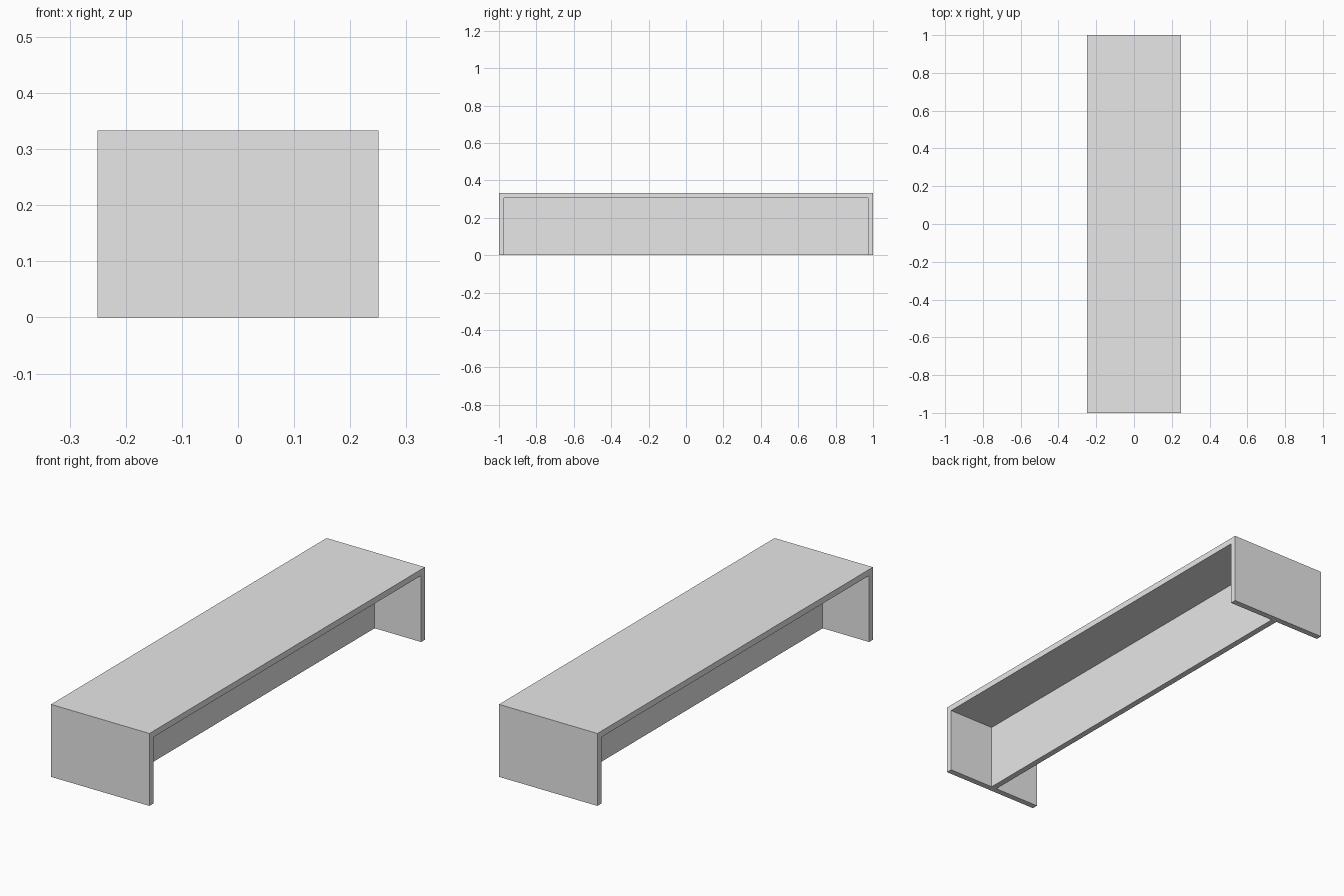
import bpy

cube = bpy.data.objects.get("Cube")
if cube:
    bpy.data.objects.remove(cube, do_unlink=True)

LENGTH, WIDTH, HEIGHT, BOARD = 2.0, 0.5, 0.333, 0.028

grey = bpy.data.materials.new("light grey")
grey.use_nodes = True
colour = (0.8, 0.8, 0.8, 1)
grey.diffuse_color = colour
grey.node_tree.nodes["Principled BSDF"].inputs["Base Color"].default_value = colour


def board(name, size, centre):
    bpy.ops.mesh.primitive_cube_add(size=1, location=centre)
    ob = bpy.context.object
    ob.name = name
    ob.scale = size
    bpy.ops.object.transform_apply(location=False, rotation=False, scale=True)
    ob.data.materials.append(grey)
    return ob


inner_height = HEIGHT - BOARD
inner_length = LENGTH - 2 * BOARD

# Seat board across the full length
board("seat", (WIDTH, LENGTH, BOARD), (0, 0, HEIGHT - BOARD / 2))

# End boards standing under the seat
for name, side in (("front_end", -1), ("back_end", 1)):
    board(name, (WIDTH, BOARD, inner_height),
          (0, side * (LENGTH - BOARD) / 2, inner_height / 2))

# Upright panel along the middle
board("centre_panel", (BOARD, inner_length, inner_height), (0, 0, inner_height / 2))
